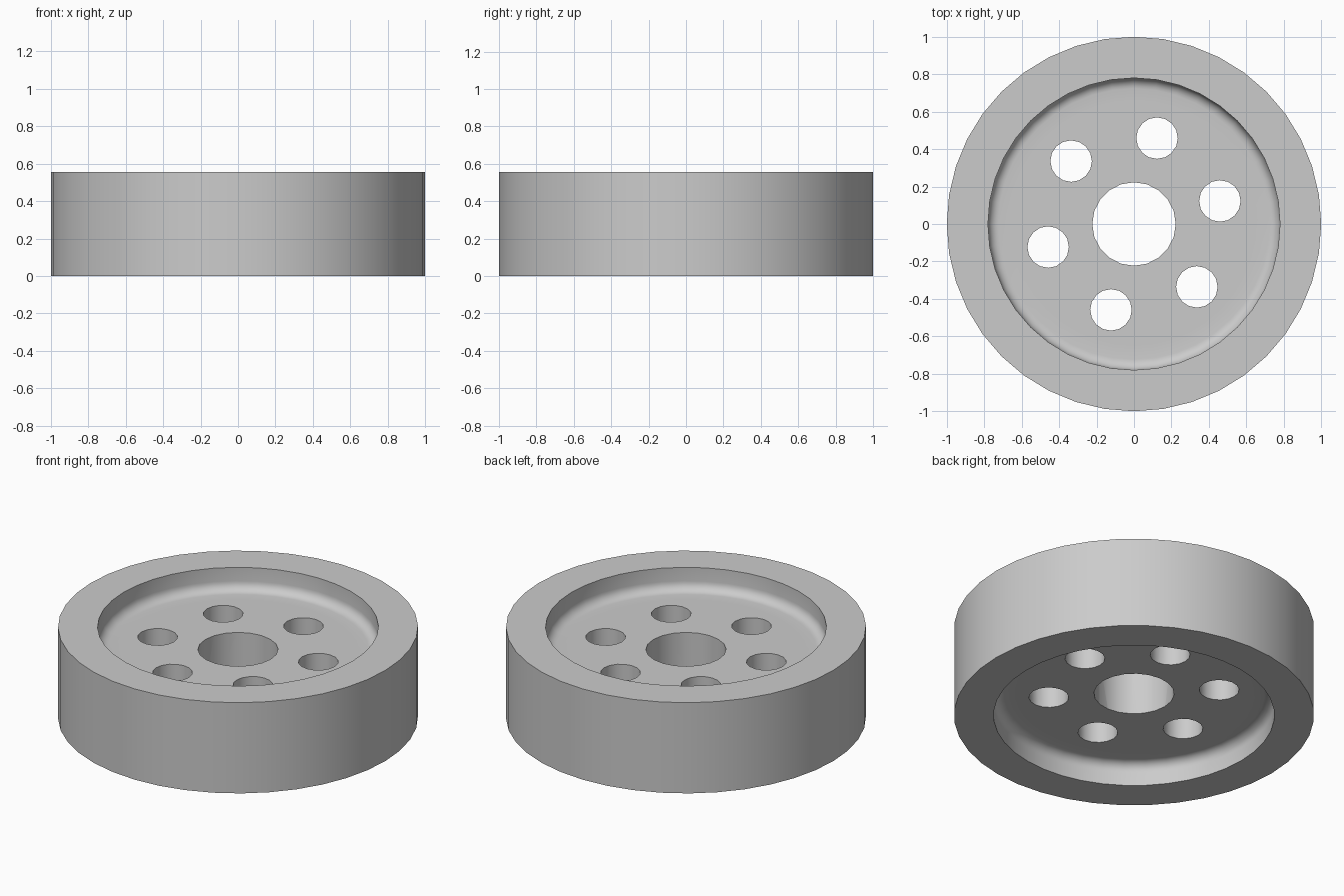
import bpy
import bmesh
from math import cos, sin, pi, radians
from mathutils import Matrix

cube = bpy.data.objects.get("Cube")
if cube:
    bpy.data.objects.remove(cube, do_unlink=True)

HEIGHT, RIM_IN, FILLET = 0.556, 0.78, 0.056
RECESS = HEIGHT / 4
SIDES = 40

grey = bpy.data.materials.new("plain_grey")
grey.use_nodes = True
grey.diffuse_color = (0.6, 0.6, 0.6, 1)
grey.node_tree.nodes["Principled BSDF"].inputs["Base Color"].default_value = (0.6, 0.6, 0.6, 1)


def new_object(name, bm):
    bmesh.ops.recalc_face_normals(bm, faces=bm.faces)
    mesh = bpy.data.meshes.new(name)
    bm.to_mesh(mesh)
    bm.free()
    mesh.materials.append(grey)
    obj = bpy.data.objects.new(name, mesh)
    bpy.context.collection.objects.link(obj)
    return obj


# Half profile of the wheel: web, rounded corner, recess wall, rim face
upper = [(0.65, HEIGHT - RECESS)]
for i in range(7):
    a = i / 6 * pi / 2
    upper.append((RIM_IN - FILLET + FILLET * sin(a),
                  HEIGHT - RECESS + FILLET * (1 - cos(a))))
upper += [(RIM_IN, HEIGHT), (1, HEIGHT)]
profile = upper + [(r, HEIGHT - z) for r, z in reversed(upper)]

# Lathe the profile and cap the web on both sides
bm = bmesh.new()
rings = []
for r, z in profile:
    rings.append([bm.verts.new((r * cos(2 * pi * k / SIDES), r * sin(2 * pi * k / SIDES), z))
                  for k in range(SIDES)])
for low, high in zip(rings, rings[1:]):
    for k in range(SIDES):
        n = (k + 1) % SIDES
        bm.faces.new((low[k], low[n], high[n], high[k]))
bm.faces.new(rings[0])
bm.faces.new(rings[-1])
wheel = new_object("wheel", bm)

# Cutters: axle bore and six round holes
bm = bmesh.new()


def add_cutter(radius, sides, x, y):
    bmesh.ops.create_cone(bm, cap_ends=True, segments=sides, radius1=radius, radius2=radius,
                          depth=1, matrix=Matrix.Translation((x, y, HEIGHT / 2)))


add_cutter(0.223, 20, 0, 0)
for k in range(6):
    angle = radians(15 + 60 * k)
    add_cutter(0.111, 16, 0.475 * cos(angle), 0.475 * sin(angle))
cutter = new_object("hole_cutter", bm)
cutter.hide_render = True

# Cut the holes, then drop the cutter
cut = wheel.modifiers.new("holes", 'BOOLEAN')
cut.operation = 'DIFFERENCE'
cut.solver = 'EXACT'
cut.object = cutter
bpy.ops.object.select_all(action='DESELECT')
bpy.context.view_layer.objects.active = wheel
wheel.select_set(True)
bpy.ops.object.modifier_apply(modifier=cut.name)
bpy.data.objects.remove(cutter, do_unlink=True)

bpy.ops.object.shade_smooth_by_angle(angle=radians(30))
